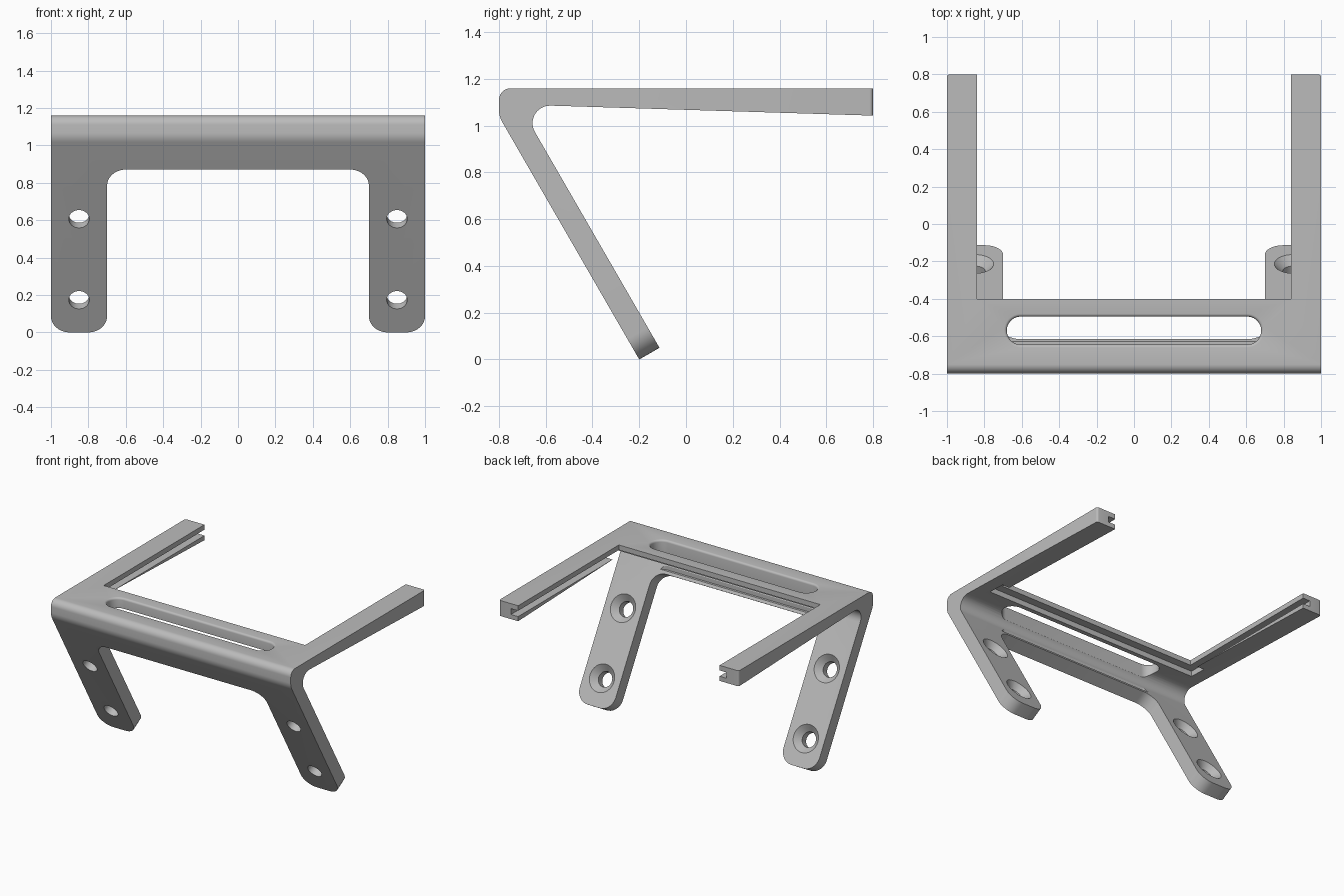
import bpy
import bmesh
from math import cos, sin, pi, sqrt
from mathutils import Matrix, Vector

if "Cube" in bpy.data.objects:
    bpy.data.objects.remove(bpy.data.objects["Cube"], do_unlink=True)

grey = bpy.data.materials.new("bracket grey")
grey.use_nodes = True
colour = (0.5, 0.5, 0.5, 1)
grey.diffuse_color = colour
grey.node_tree.nodes["Principled BSDF"].inputs["Base Color"].default_value = colour


def rounded(corners, steps=10):
    """Outline from (x, y) or (x, y, radius) corners, with true arcs."""
    out = []
    n = len(corners)
    for i, c in enumerate(corners):
        p = Vector(c[:2])
        if len(c) == 2:
            out.append(p)
            continue
        a = (Vector(corners[i - 1][:2]) - p).normalized()
        b = (Vector(corners[(i + 1) % n][:2]) - p).normalized()
        half = a.angle(b) / 2
        centre = p + (a + b).normalized() * (c[2] / sin(half))
        start = p + a * (c[2] / (sin(half) / cos(half))) - centre
        sweep = pi - 2 * half
        if a.x * b.y - a.y * b.x > 0:
            sweep = -sweep
        for k in range(steps + 1):
            t = sweep * k / steps
            out.append(centre + Matrix.Rotation(t, 2) @ start)
    return out


def solid(name, rings, frame):
    """Closed solid lofted through (outline, height) rings, placed by frame."""
    bm = bmesh.new()
    loops = [[bm.verts.new(frame @ Vector((p.x, p.y, h))) for p in outline]
             for outline, h in rings]
    for lo, hi in zip(loops, loops[1:]):
        for i in range(len(lo)):
            bm.faces.new((lo[i - 1], lo[i], hi[i], hi[i - 1]))
    bm.faces.new(loops[0])
    bm.faces.new(loops[-1])
    bmesh.ops.remove_doubles(bm, verts=bm.verts, dist=1e-5)
    bmesh.ops.recalc_face_normals(bm, faces=bm.faces)
    mesh = bpy.data.meshes.new(name)
    bm.to_mesh(mesh)
    bm.free()
    mesh.materials.append(grey)
    obj = bpy.data.objects.new(name, mesh)
    bpy.context.collection.objects.link(obj)
    return obj


def frame(x, y, z, origin=(0, 0, 0)):
    m = Matrix((x, y, z)).transposed().to_4x4()
    m.translation = origin
    return m


def circle(x, y, r, n=32):
    return [Vector((x + r * cos(2 * pi * k / n), y + r * sin(2 * pi * k / n)))
            for k in range(n)]


def slot(r):
    """Long rounded opening of half-width r around the slot's centre line."""
    x, y = 0.605 + r, -0.57
    return rounded([(-x, y - r, r * 0.999), (x, y - r, r * 0.999),
                    (x, y + r, r * 0.999), (-x, y + r, r * 0.999)], 12)


# Frames: sideways profile, flat plate, and leg (across, up the leg, through it)
rise = sqrt(3) / 2
SIDE = frame((0, 1, 0), (0, 0, 1), (1, 0, 0))
PLATE = Matrix.Identity(4)
LEG = frame((1, 0, 0), (0, -0.5, rise), (0, rise, 0.5), (0, -0.2, 0))

# Bent bracket body, over-long at both ends so the cutters trim it
low = LEG @ Vector((0, -0.15, 0))
low_in = LEG @ Vector((0, -0.15, 0.1))
bend = LEG @ Vector((0, 1.04 / rise, 0.1))
profile = rounded([(0.9, 1.04), (0.9, 1.16), (-0.8, 1.16, 0.05),
                   (-0.8, 1.04, 0.1), low.yz, low_in.yz, (*bend.yz, 0.075)])
body = solid("bracket_body", [(profile, -1), (profile, 1)], SIDE)

# Opening between the legs, with rounded feet
feet = rounded([(-0.7, 1.005, 0.1), (0.7, 1.005, 0.1), (0.7, 0, 0.1),
                (1, 0, 0.1), (1, 0.1), (1.2, 0.1), (1.2, -0.4), (-1.2, -0.4),
                (-1.2, 0.1), (-1, 0.1), (-1, 0, 0.1), (-0.7, 0, 0.1)])
cutters = [solid("leg_cutter", [(feet, -0.1), (feet, 0.15)], LEG)]

# Opening between the arms, with slightly rounded arm ends
e = 0.015
arms = rounded([(-0.84, -0.4), (0.84, -0.4), (0.84, 0.8), (1, 0.8, e),
                (1, 0.8 - e), (1.2, 0.8 - e), (1.2, 1.1), (-1.2, 1.1),
                (-1.2, 0.8 - e), (-1, 0.8 - e), (-1, 0.8, e), (-0.84, 0.8)], 4)
cutters.append(solid("arm_cutter", [(arms, 1), (arms, 1.3)], PLATE))

# Panel groove along the inner edges of the arms and crossbar
groove = rounded([(-0.9, -0.46), (0.9, -0.46), (0.9, 1), (-0.9, 1)])
cutters.append(solid("groove_cutter", [(groove, 1.078), (groove, 1.122)], PLATE))

# Long slot with a softened upper rim
rim = [(slot(0.075 + 0.015 * (1 - cos(t * pi / 8))), 1.145 + 0.015 * sin(t * pi / 8))
       for t in range(5)]
cutters.append(solid("slot_cutter", [(slot(0.075), 0.94)] + rim
                     + [(slot(0.09), 1.2)], PLATE))

# Countersunk screw holes
for side in (-0.85, 0.85):
    for up in (0.2, 0.7):
        steps = [(0.055, -0.05), (0.055, 0.055), (0.1, 0.1), (0.1, 0.13)]
        cutters.append(solid("screw_hole_cutter",
                             [(circle(side, up, r), h) for r, h in steps], LEG))

for cutter in cutters:
    cutter.hide_render = True
    cutter.hide_set(True)
    mod = body.modifiers.new(cutter.name, "BOOLEAN")
    mod.operation = "DIFFERENCE"
    mod.solver = "EXACT"
    mod.object = cutter

# Bake the cuts, drop the helpers and smooth the rounded areas
bpy.context.view_layer.update()
done = bpy.data.meshes.new_from_object(
    body.evaluated_get(bpy.context.evaluated_depsgraph_get()))
body.modifiers.clear()
body.data = done
for cutter in cutters:
    bpy.data.objects.remove(cutter, do_unlink=True)
bpy.ops.object.select_all(action="DESELECT")
body.select_set(True)
bpy.context.view_layer.objects.active = body
bpy.ops.object.shade_smooth_by_angle(angle=pi / 6)
